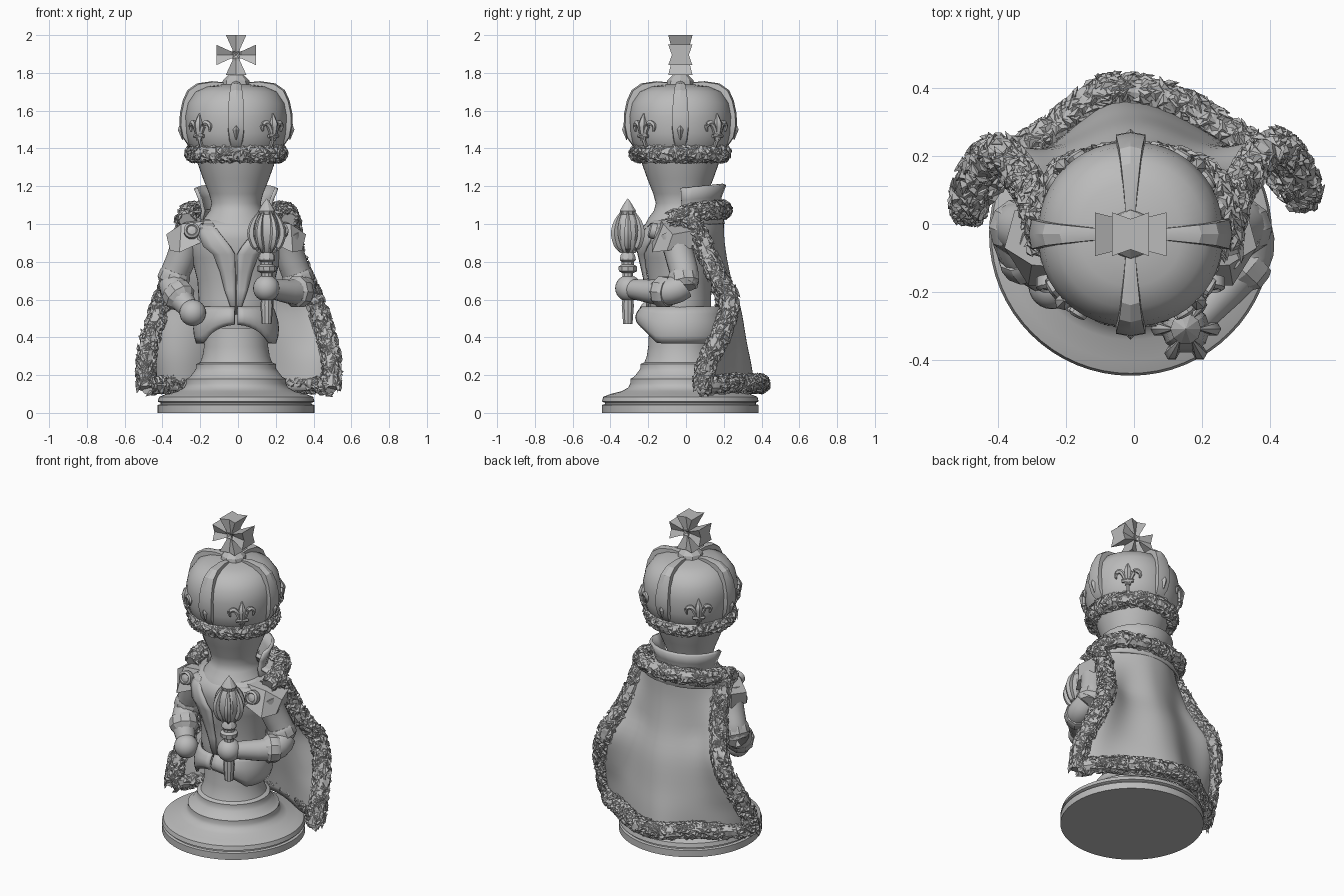
import bpy, bmesh, math, random
from mathutils import Vector, Matrix

if "Cube" in bpy.data.objects:
    bpy.data.objects.remove(bpy.data.objects["Cube"])

random.seed(4)
CX, CY = -0.01, -0.03
stone = bpy.data.materials.new("grey stone")
stone.diffuse_color = (0.5, 0.5, 0.5, 1)
stone.use_nodes = True
stone.node_tree.nodes["Principled BSDF"].inputs["Base Color"].default_value = stone.diffuse_color


def mesh(name, verts, faces, angle=35, solid=0):
    me = bpy.data.meshes.new(name)
    me.from_pydata([tuple(v) for v in verts], [], faces)
    bm = bmesh.new()
    bm.from_mesh(me)
    bmesh.ops.remove_doubles(bm, verts=bm.verts, dist=1e-5)
    bmesh.ops.recalc_face_normals(bm, faces=bm.faces)
    bm.to_mesh(me)
    bm.free()
    if angle:
        me.shade_smooth()
        me.set_sharp_from_angle(angle=math.radians(angle))
    me.materials.append(stone)
    ob = bpy.data.objects.new(name, me)
    bpy.context.collection.objects.link(ob)
    if solid:
        mod = ob.modifiers.new("thickness", 'SOLIDIFY')
        mod.thickness, mod.offset = solid, 0
    return ob


def loft(name, rows, closed=True, caps=True, **kw):
    n, faces = len(rows[0]), []
    for i in range(len(rows) - 1):
        for j in range(n if closed else n - 1):
            k = (j + 1) % n
            faces.append((i*n+j, i*n+k, (i+1)*n+k, (i+1)*n+j))
    if closed and caps:
        faces += [tuple(range(n)), tuple(range((len(rows)-1)*n, len(rows)*n))]
    return mesh(name, [p for r in rows for p in r], faces, **kw)


def lathe(name, prof, x=CX, y=CY, seg=40, sy=1.0, wave=0, **kw):
    rows = []
    for r, z in prof:
        ring = [2*math.pi*j/seg for j in range(seg)]
        rows.append([(x + max(r, .001)*(1+wave*abs(math.sin(2*a)))*math.cos(a),
                      y + max(r, .001)*(1+wave*abs(math.sin(2*a)))*math.sin(a)*sy, z) for a in ring])
    return loft(name, rows, **kw)


def spline(pts, n, closed=False):
    p = [Vector(q) for q in pts]
    p = [p[-1]] + p + [p[0], p[1]] if closed else [2*p[0]-p[1]] + p + [2*p[-1]-p[-2]]
    out = []
    for i in range(1, len(p) - 2):
        a, b, c, d = p[i-1:i+3]
        for k in range(n):
            t = k/n
            out.append(.5*(2*b + (c-a)*t + (2*a-5*b+4*c-d)*t*t + (3*b-a-3*c+d)*t**3))
    return out + [p[-2]]


def frame(path, i):
    t = (path[min(i+1, len(path)-1)] - path[max(i-1, 0)]).normalized()
    ref = Vector((0, 1, 0)) if abs(t.z) > .8 else Vector((0, 0, 1))
    s = t.cross(ref).normalized()
    return t, s, s.cross(t)


def tube(name, pts, radii, seg=12, n=4, **kw):
    path, rows = spline(pts, n), []
    for i, p in enumerate(path):
        f = i/(len(path)-1)*(len(radii)-1)
        k = min(int(f), len(radii)-2)
        r = radii[k] + (radii[k+1]-radii[k])*(f-k)
        t, s, u = frame(path, i)
        rows.append([p + r*(math.cos(2*math.pi*j/seg)*s + math.sin(2*math.pi*j/seg)*u) for j in range(seg)])
    return loft(name, rows, **kw)


def fur(name, pts, r, density, closed=False):
    # faceted core with overlapping random tufts
    path = spline(pts, 8, closed)
    V, F, n = [], [], 9
    for i, p in enumerate(path):
        t, s, u = frame(path, i)
        for j in range(n):
            a, q = 2*math.pi*j/n, r*random.uniform(.82, 1.0)
            V.append(p + q*(math.cos(a)*s + math.sin(a)*u))
    for i in range(len(path)-1):
        F += [(i*n+j, i*n+(j+1) % n, (i+1)*n+(j+1) % n, (i+1)*n+j) for j in range(n)]
    F += [tuple(range(n)), tuple(range(len(V)-n, len(V)))]
    length = sum((path[i+1]-path[i]).length for i in range(len(path)-1))
    for _ in range(int(length*density)):
        i = random.randrange(len(path)-1)
        t, s, u = frame(path, i)
        a = random.uniform(0, 2*math.pi)
        o = math.cos(a)*s + math.sin(a)*u
        side = t.cross(o)
        p = path[i].lerp(path[i+1], random.random()) + o*r*.84
        d = (t*random.choice((1, .8, -.3)) + side*random.uniform(-.7, .7)).normalized()
        w, L, b = d.cross(o)*.018, random.uniform(.022, .036), len(V)
        V += [p+w-d*.014, p-w-d*.014, p+o*r*.3, p+d*L+o*r*random.uniform(.1, .32), p-o*.012]
        F += [(b, b+2, b+3), (b+2, b+1, b+3), (b, b+1, b+2), (b+1, b+4, b+3), (b+4, b, b+3), (b, b+4, b+1)]
    mesh(name, V, F, angle=0)


# Pedestal
lathe("pedestal", [(0, 0), (.415, 0), (.415, .042), (.4, .046), (.4, .054), (.415, .06), (.408, .085),
                   (.37, .1), (.31, .115), (.275, .135), (.265, .155), (.265, .18), (.245, .19),
                   (.222, .22), (.212, .235), (.212, .258), (.19, .268), (.178, .3), (.17, .35), (.165, .45), (0, .45)], seg=64)
# Torso, neck and blank tapered head
lathe("torso", [(0, .44), (.17, .44), (.19, .52), (.198, .56), (.198, .6), (.205, .7), (.235, .82), (.265, .92),
                (.25, .98), (.2, 1.02), (.15, 1.03)], sy=.82)
lathe("head", [(.19, .99), (.17, 1.03), (.14, 1.07), (.13, 1.11), (.143, 1.16), (.175, 1.24), (.2, 1.31), (.215, 1.36), (0, 1.37)])

# Coat skirt, split at the front
rows = []
for k in range(6):
    f, row = k/5, []
    for j in range(41):
        a = math.radians(-88 + 356*j/40)
        front = max(0, -math.sin(a))
        low = .37 + .1*max(0, front-.55)/.45
        r = .2 + .032*math.sin(f*2.6)
        row.append((CX + r*math.cos(a)*.95, CY + r*math.sin(a), .56 + (low-.56)*f))
    rows.append(row)
loft("coat_skirt", rows, closed=False, solid=.014)


def chest(x, z, lift=.012):
    r = .2 + .07*max(0, min(1, (z-.65)/.25)) - .08*max(0, (z-.93)/.09)
    return Vector((CX+x, CY - .82*math.sqrt(max(.001, r*r-x*x)) - lift, z))


for sx, tag in ((1, "left"), (-1, "right")):
    # Lapels and coat front edges
    rows = []
    for z, a, b in ((1.0, .12, .18), (.95, .085, .2), (.88, .03, .17), (.84, .006, .12), (.75, .004, .085), (.65, .003, .06), (.52, .002, .015)):
        rows.append([chest(sx*(a+(b-a)*k/3), z) for k in range(4)])
    loft(tag + "_lapel", rows, closed=False, solid=.014)
    # Shoulder flap with round button
    loft(tag + "_shoulder_flap", [[(sx*x+CX, y, z+dz) for x, y, z in row] for dz, row in
         ((.015, ((.17, -.13, 1.0), (.29, -.12, .985), (.37, -.07, .93), (.34, .04, .95), (.2, .04, 1.02))),
          (-.03, ((.19, -.18, .93), (.3, -.18, .88), (.35, -.1, .89), (.33, .03, .9), (.2, .03, .96))))], angle=25)
    b = lathe(tag + "_shoulder_button", [(0, -.02), (.042, -.02), (.042, .01), (.03, .018), (.024, .01), (0, .016)], 0, 0, 16)
    b.matrix_world = Matrix.Translation((sx*.235+CX, -.178, .965)) @ Matrix.Rotation(math.radians(75), 4, 'X')

# Arms: sleeve, cuffs, ball hand
arms = (("left", [(.25, -.07, .95), (.28, -.03, .82), (.325, -.01, .69), (.325, -.11, .64), (.18, -.28, .655)], (.15, -.305, .66)),
        ("right", [(-.26, -.06, .95), (-.3, -.03, .82), (-.345, -.01, .7), (-.32, -.09, .63), (-.255, -.16, .545)], (-.24, -.18, .53)))
for tag, path, hand in arms:
    tube(tag + "_sleeve", path, (.078, .078, .076, .074, .052), seg=14)
    P = [Vector(q) for q in path]
    for nm, c, d, r in (("cuff", P[3], P[4]-P[3], .084), ("elbow_band", P[2].lerp(P[1], .2), P[2]-P[1], .083)):
        d.normalize()
        tube(tag + "_" + nm, [c-d*.03, c-d*.01, c+d*.03, c+d*.06], (r*.9, r, r*1.02, r*.75), seg=10, n=2, angle=25)
    hx, hy, hz = hand
    lathe(tag + "_hand", [(.07*math.sin(math.pi*k/12), hz-.07*math.cos(math.pi*k/12)) for k in range(13)], hx, hy, 24, angle=60)

# Scepter with leaf-ribbed head
SX, SY = .152, -.308
lathe("scepter", [(0, .47), (.026, .47), (.034, .57), (.03, .6), (.03, .74), (.05, .75), (.052, .775), (.034, .785), (.034, .8),
                  (.045, .81), (.04, .835), (.03, .85), (.05, .875), (.072, .95), (.06, 1.02), (.04, 1.05), (.045, 1.07), (.02, 1.11), (0, 1.135)], SX, SY, 10, angle=25)
for i in range(6):
    a = math.pi*i/3
    tube("scepter_leaf", [(SX+r*math.cos(a), SY+r*math.sin(a), z) for r, z in ((.035, .85), (.065, .89), (.082, .95), (.07, 1.01), (.04, 1.065))],
         (.008, .02, .022, .016, .004), seg=6, n=3, angle=30)

# Crown dome, ribs and gems
lathe("crown_dome", [(.22, 1.38), (.25, 1.42), (.264, 1.48), (.27, 1.57), (.256, 1.64), (.215, 1.70), (.15, 1.728), (.06, 1.74), (0, 1.74)], seg=48, wave=.02)
for i in range(4):
    rot = Matrix.Translation((CX, CY, 0)) @ Matrix.Rotation(math.pi/2*i, 4, 'Z')
    rows = [[(r, -w, z), (r+.008, 0, z+.004), (r, w, z), (r*.86, w, z-.03), (r*.86, -w, z-.03)] for r, z, w in
            ((.245, 1.41, .025), (.28, 1.46, .036), (.292, 1.52, .043), (.29, 1.58, .043), (.275, 1.65, .039),
             (.25, 1.705, .033), (.2, 1.74, .027), (.12, 1.752, .019), (.04, 1.745, .013))]
    loft("crown_rib", rows, angle=25).matrix_world = rot
    gem = lathe("rib_gem", [(0, 1.445), (.024, 1.5), (0, 1.555)], .285, 0, 4, angle=0)
    gem.matrix_world = rot
    # Lily ornament between the ribs
    rot = rot @ Matrix.Rotation(math.pi/4, 4, 'Z')
    R = .278
    tube("lily_petal", [(R-.02, 0, 1.41), (R, 0, 1.46), (R+.004, 0, 1.53), (R-.005, 0, 1.585)], (.01, .012, .024, .003), seg=6).matrix_world = rot
    tube("lily_bar", [(R, -.035, 1.465), (R+.005, 0, 1.468), (R, .035, 1.465)], (.01, .013, .01), seg=6).matrix_world = rot
    for s in (1, -1):
        tube("lily_curl", [(R, s*.008, 1.44), (R, s*.02, 1.495), (R-.004, s*.045, 1.535), (R-.01, s*.072, 1.52), (R-.01, s*.068, 1.49)],
             (.008, .013, .015, .012, .005), seg=6).matrix_world = rot
fur("crown_fur", [(CX+.222*math.cos(a), CY+.222*math.sin(a), 1.375) for a in [math.pi*k/6 for k in range(12)]], .048, 480, True)

# Finial and flared cross with notched ends
lathe("finial", [(.075, 1.735), (.07, 1.76), (.035, 1.795), (.03, 1.82)], seg=8, angle=20)
for i in range(4):
    rows = [[(-w, -d, z), (0, -d*.7, z), (w, -d, z), (w, d, z), (0, d*.7, z), (-w, d, z)]
            for w, d, z in ((.016, .042, 0), (.02, .045, .03), (.054, .064, .105))]
    loft("cross_arm", rows, angle=0).matrix_world = Matrix.Translation((CX, CY, 1.895)) @ Matrix.Rotation(math.pi/2*i, 4, 'Y')

# Cloak: rows of (edge x, edge y, edge z, back y, back z)
CLOAK = [(.28, .01, 1.04, .19, 1.06), (.29, .08, .91, .195, .9), (.33, .15, .75, .225, .72),
         (.395, .225, .6, .275, .56), (.45, .185, .43, .305, .38), (.48, .11, .28, .33, .25), (.475, .07, .13, .35, .11)]


def edge(c, s):
    low = max(0, 1-c[2])
    return Vector((s*c[0]+.005*low, c[1]+(.01 if s > 0 else -.035)*low, c[2]))


left, right = (spline([edge(c, s) for c in CLOAK], 4) for s in (1, -1))
backs = spline([(0, c[3], c[4]) for c in CLOAK], 4)
rows = []
for k, b in enumerate(backs):
    f, row = k/(len(backs)-1), []
    for j in range(41):
        u = -1 + j/20
        e = left[k] if u > 0 else right[k]
        m = 1-abs(u)**(2.2+.7*f)
        # broad central fold with a hollow on each side
        hollow = -(.02 + .06*f)*min(1, 3*f)*math.sin(math.pi*abs(u)**1.3)**2
        fold = .01*f*math.sin(9*u + 2.5*f)*m + hollow
        row.append((abs(u)*e.x, e.y + (b.y-e.y)*m + fold, e.z + (b.z-e.z)*m))
    rows.append(row)
loft("cloak", rows, closed=False, solid=.018, angle=50)
for path, tag in ((left, "left"), (right, "right")):
    fur(tag + "_cloak_fur", [p + Vector((.015 if p.x > 0 else -.015, 0, 0))*max(0, 1-p.z) for p in path[::4]], .052, 470)
# Hem trim sits outside the cloth
hem = [Vector(p) for p in rows[-1][::4]]
for p in hem:
    back = min(1, max(0, 1-abs(p.x)/.48)*3)
    p += Vector((.01*math.copysign(1, p.x), .038*back, .035*back + .01))
fur("hem_fur", hem, .048, 470)
fur("shoulder_fur", [(-.27, -.08, 1.02), (-.265, .03, 1.06), (-.2, .15, 1.075), (0, .195, 1.075), (.2, .15, 1.075), (.265, .03, 1.06), (.27, -.08, 1.02)], .047, 470)

# Standing collar and shoulder yoke
arc = [math.radians(-8 + 196*j/12) for j in range(13)]
loft("collar", [[(CX+r*math.cos(a), r*.95*math.sin(a), z+.02*f*math.sin(a)) for a in arc] for r, z, f in
                ((.19, 1.0, 0), (.175, 1.07, 0), (.19, 1.13, 1), (.215, 1.19, 1))], closed=False, solid=.02, angle=20)
loft("shoulder_yoke", [[(CX+r*math.cos(a), y+r*.72*math.sin(a), z) for a in arc] for r, y, z in
                       ((.29, -.01, 1.0), (.25, .0, 1.06), (.16, .01, 1.07))], closed=False, solid=.015)
